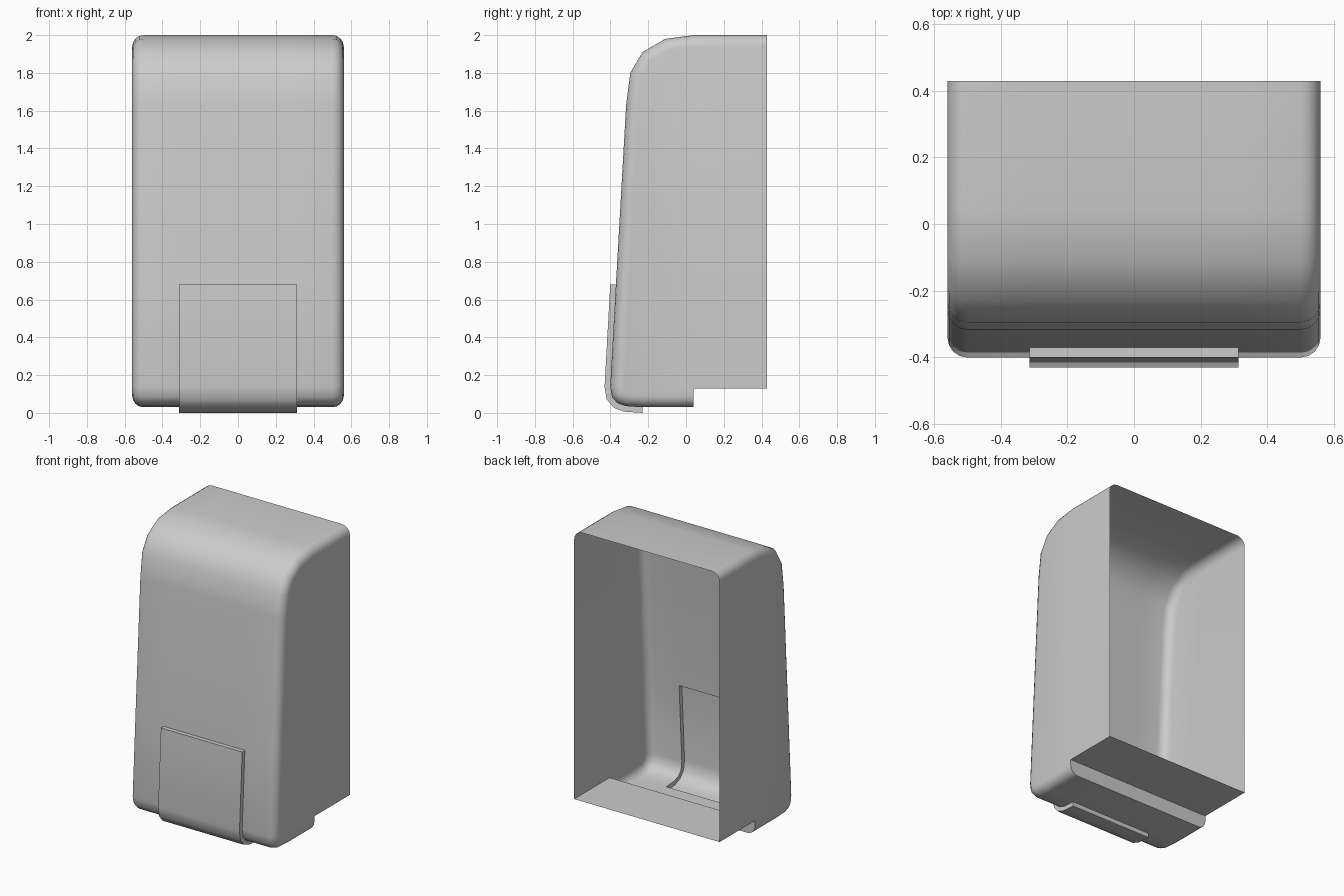
import bpy, bmesh
from math import sin, cos, radians
from mathutils import Vector

cube = bpy.data.objects.get("Cube")
if cube:
    bpy.data.objects.remove(cube, do_unlink=True)

HALF_W, ROUND, PANEL_W, PANEL_OUT = 0.56, 0.06, 0.313, 0.03
BACK, STEP_Y, STEP_Z = 0.43, 0.04, 0.13

grey = bpy.data.materials.new("light_grey")
grey.use_nodes = True
colour = (0.6, 0.6, 0.6, 1)
grey.diffuse_color = colour
grey.node_tree.nodes["Principled BSDF"].inputs["Base Color"].default_value = colour

# Side profile (y, z): top back edge, over the front, to the bottom step
profile = [Vector(p) for p in [
    (BACK, 2.0), (STEP_Y, 2.0), (-0.11, 1.98), (-0.23, 1.91), (-0.295, 1.8),
    (-0.317, 1.63), (-0.371, 0.68), (-0.401, 0.14), (-0.392, 0.085),
    (-0.365, 0.053), (-0.32, 0.036), (-0.23, 0.03), (STEP_Y, 0.03)]]
PANEL_TOP, PANEL_END = 6, 11


def outward(i):
    """Offset direction at a profile point, mitred between its neighbours."""
    normals = []
    for a, b in ((i - 1, i), (i, i + 1)):
        if a >= 0 and b < len(profile):
            d = (profile[b] - profile[a]).normalized()
            normals.append(Vector((d.y, -d.x)))
    n = sum(normals, Vector((0, 0))).normalized()
    return n / n.dot(normals[0])


def make_object(name, bm):
    bmesh.ops.recalc_face_normals(bm, faces=bm.faces)
    mesh = bpy.data.meshes.new(name)
    bm.to_mesh(mesh)
    bm.free()
    mesh.materials.append(grey)
    obj = bpy.data.objects.new(name, mesh)
    bpy.context.collection.objects.link(obj)
    bpy.ops.object.select_all(action='DESELECT')
    obj.select_set(True)
    bpy.context.view_layer.objects.active = obj
    bpy.ops.object.shade_smooth_by_angle(angle=radians(40))
    return obj


# Columns across the width: rounded side edge, then the panel edge, mirrored
side = []
for k in range(5):
    a = radians(90 * k / 4)
    side.append((HALF_W - ROUND * (1 - cos(a)), ROUND * (1 - sin(a))))
side.append((PANEL_W, 0))
columns = [(-x, inset) for x, inset in side] + side[::-1]
MIDDLE = len(side) - 1

# Open-backed cover with a hole behind the raised panel
bm = bmesh.new()
grid = []
for x, inset in columns:
    points = [p - outward(i) * inset for i, p in enumerate(profile)]
    grid.append([bm.verts.new((x, p.x, p.y)) for p in points])
for c in range(len(columns) - 1):
    for i in range(len(profile) - 1):
        if c == MIDDLE and PANEL_TOP <= i < PANEL_END:
            continue
        bm.faces.new((grid[c][i], grid[c][i + 1], grid[c + 1][i + 1], grid[c + 1][i]))

# Flat sides, the riser of the bottom step and the raised floor
step, rear = [], []
for x, column in ((-HALF_W, grid[0]), (HALF_W, grid[-1])):
    s = bm.verts.new((x, STEP_Y, STEP_Z))
    r = bm.verts.new((x, BACK, STEP_Z))
    bm.faces.new(column + [s, r])
    step.append(s)
    rear.append(r)
bm.faces.new([column[-1] for column in grid] + [step[1], step[0]])
bm.faces.new((step[0], step[1], rear[1], rear[0]))
make_object("cover", bm)

# Raised push panel with a thin rim down to the cover
bm = bmesh.new()
inner, outer = [], []
for i in range(PANEL_TOP, PANEL_END + 1):
    p, n = profile[i], outward(i)
    if i == PANEL_TOP:
        n = Vector((-1, 0))
    elif i == PANEL_END:
        n = Vector((0, -1))
    q = p + n * PANEL_OUT
    for rows, pt in ((inner, p), (outer, q)):
        rows.append([bm.verts.new((x, pt.x, pt.y)) for x in (-PANEL_W, PANEL_W)])
for i in range(len(outer) - 1):
    bm.faces.new((outer[i][0], outer[i + 1][0], outer[i + 1][1], outer[i][1]))
    for s in (0, 1):
        bm.faces.new((inner[i][s], inner[i + 1][s], outer[i + 1][s], outer[i][s]))
for i in (0, -1):
    bm.faces.new((inner[i][0], inner[i][1], outer[i][1], outer[i][0]))
make_object("push_panel", bm)
